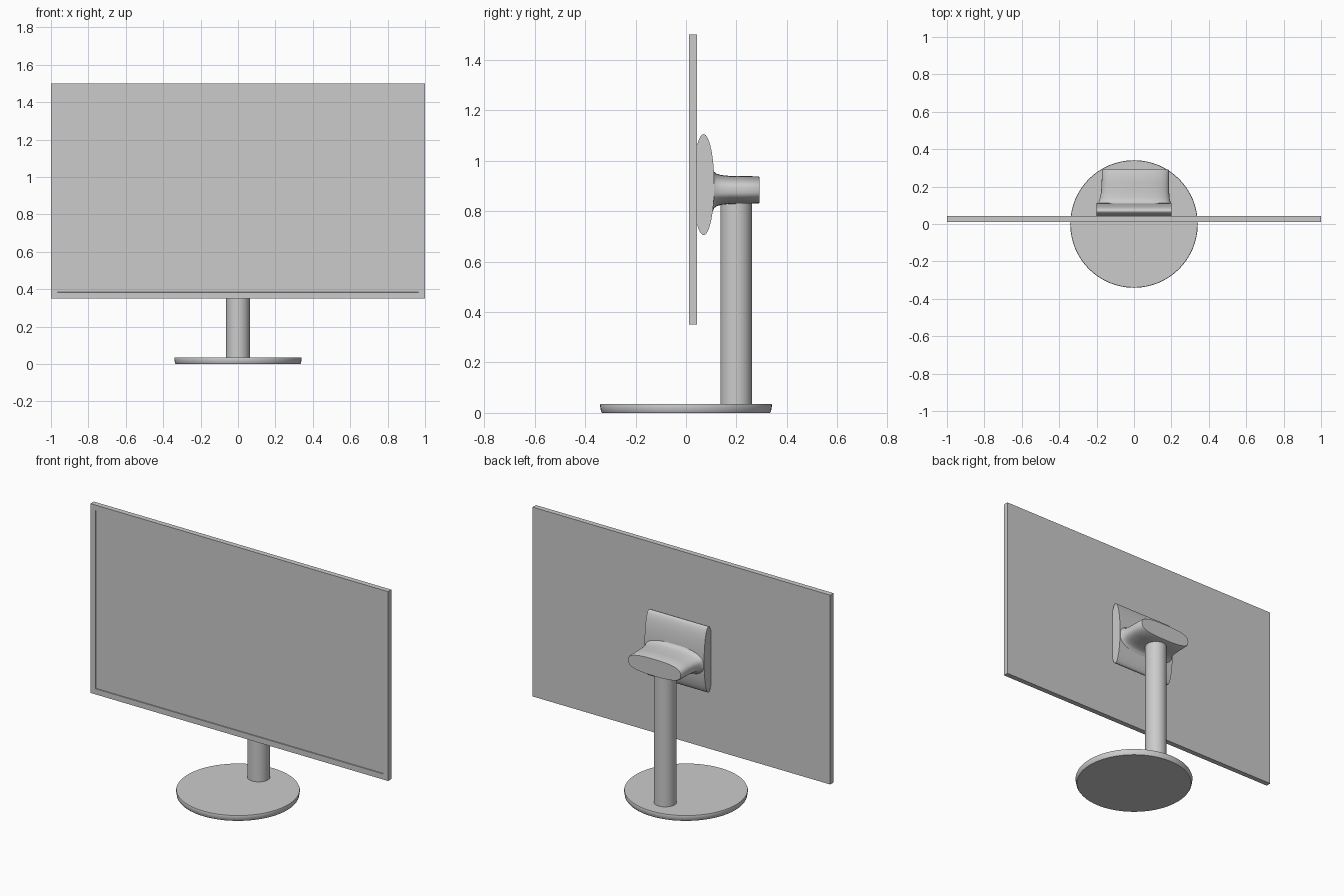
import bpy, bmesh, math

if "Cube" in bpy.data.objects:
    bpy.data.objects.remove(bpy.data.objects["Cube"])


def make_object(name, bm, smooth=True):
    bmesh.ops.recalc_face_normals(bm, faces=bm.faces)
    mesh = bpy.data.meshes.new(name)
    bm.to_mesh(mesh)
    bm.free()
    obj = bpy.data.objects.new(name, mesh)
    bpy.context.collection.objects.link(obj)
    if smooth:
        bpy.ops.object.select_all(action='DESELECT')
        obj.select_set(True)
        bpy.context.view_layer.objects.active = obj
        bpy.ops.object.shade_smooth_by_angle(angle=math.radians(35))
    return obj


def loft(name, rings):
    """Skin a list of equal-length rings and cap both ends."""
    bm = bmesh.new()
    rows = [[bm.verts.new(p) for p in ring] for ring in rings]
    n = len(rows[0])
    for a, b in zip(rows, rows[1:]):
        for i in range(n):
            j = (i + 1) % n
            bm.faces.new((a[i], a[j], b[j], b[i]))
    bm.faces.new(rows[0])
    bm.faces.new(rows[-1])
    return make_object(name, bm)


def circle(r, y, z, n=64):
    return [(r * math.cos(2 * math.pi * i / n), y + r * math.sin(2 * math.pi * i / n), z)
            for i in range(n)]


def rounded(cx, y, cz, hx, hz, power=2.8, n=64):
    """Superellipse ring in the xz plane."""
    ring = []
    for i in range(n):
        c, s = math.cos(2 * math.pi * i / n), math.sin(2 * math.pi * i / n)
        ring.append((cx + hx * math.copysign(abs(c) ** (2 / power), c), y,
                     cz + hz * math.copysign(abs(s) ** (2 / power), s)))
    return ring


# Screen: thin slab with a recessed display area on the front
bm = bmesh.new()
bmesh.ops.create_cube(bm, size=1)
for v in bm.verts:
    v.co = (v.co.x * 2, 0.028 + v.co.y * 0.032, 0.925 + v.co.z * 1.15)
bm.normal_update()
front = [f for f in bm.faces if f.normal.y < -0.9]
bmesh.ops.inset_region(bm, faces=front, thickness=0.048)
for v in front[0].verts:
    v.co.y -= 0
rim = bmesh.ops.inset_region(bm, faces=front, thickness=0.0005)
for v in front[0].verts:
    v.co.y += 0.006
make_object("screen", bm, smooth=False)

# Base disc, slightly narrower at the bottom
loft("base", [circle(0.333, 0, 0), circle(0.337, 0, 0.006),
              circle(0.341, 0, 0.03), circle(0.339, 0, 0.035)])

# Upright post
loft("post", [circle(0.063, 0.199, 0.03), circle(0.063, 0.199, 0.85)])

# Mounting plate: elliptical profile extruded across the back
profile = [(0.07 + 0.042 * math.cos(2 * math.pi * i / 64),
            0.905 + 0.2 * math.sin(2 * math.pi * i / 64)) for i in range(64)]
profile = [(max(y, 0.036), z) for y, z in profile]
loft("mount_plate", [[(x, y, z) for y, z in profile] for x in (-0.2, 0.2)])

# Arm flaring into the plate: y, centre x, half width, half height
sections = [(0.08, 0, 0.2, 0.105), (0.107, 0, 0.2, 0.083), (0.112, 0.001, 0.197, 0.072),
            (0.122, 0.003, 0.191, 0.064), (0.14, 0.004, 0.186, 0.059),
            (0.17, 0.006, 0.182, 0.056), (0.22, 0.007, 0.18, 0.055),
            (0.286, 0.008, 0.179, 0.054), (0.292, 0.008, 0.176, 0.051)]
loft("arm", [rounded(cx, y, 0.884, hx, hz) for y, cx, hx, hz in sections])
